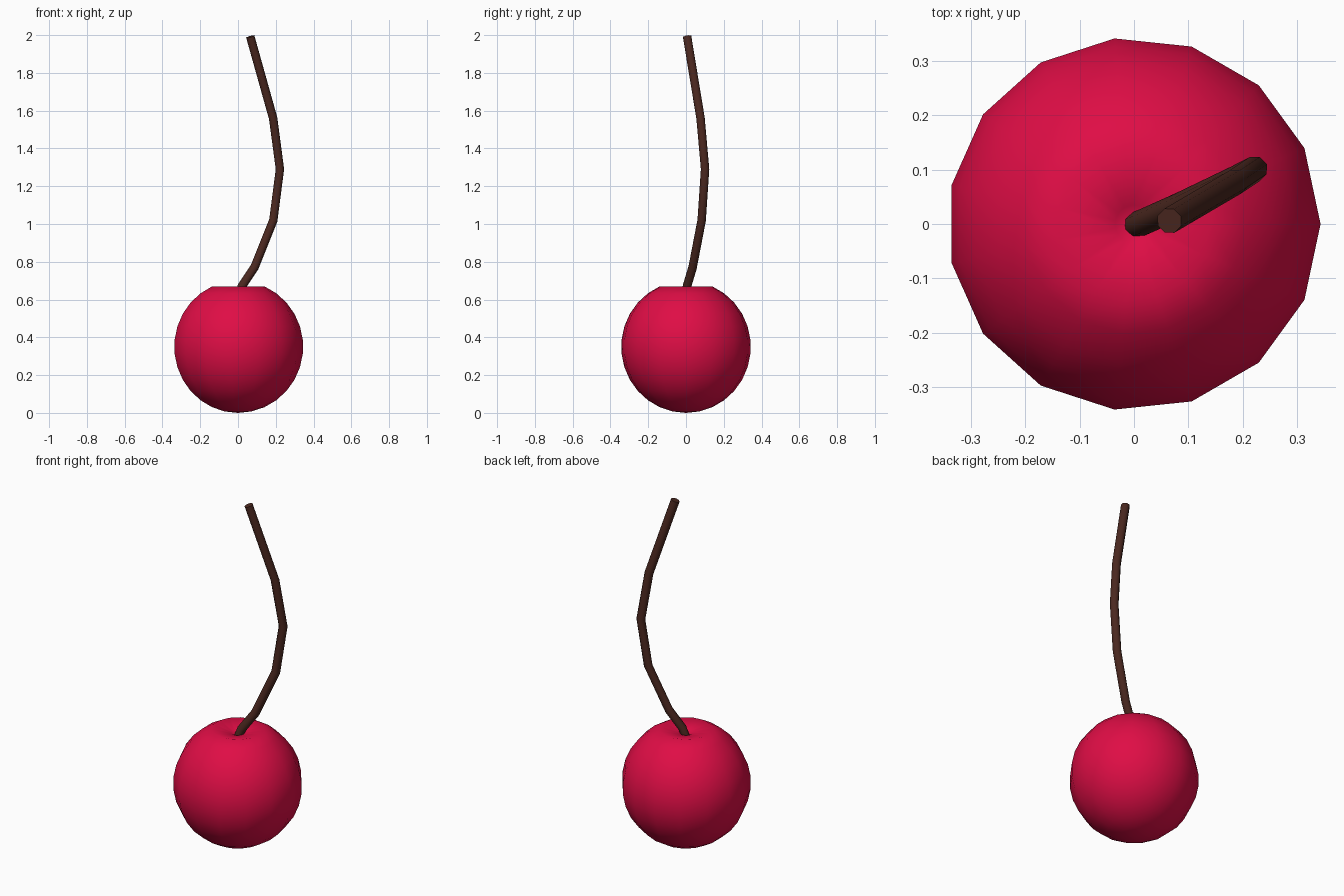
import bpy, bmesh, math

if "Cube" in bpy.data.objects:
    bpy.data.objects.remove(bpy.data.objects["Cube"])


def material(name, rgb):
    m = bpy.data.materials.new(name)
    m.diffuse_color = (*rgb, 1)
    m.use_nodes = True
    m.node_tree.nodes["Principled BSDF"].inputs["Base Color"].default_value = m.diffuse_color
    return m


red = material("cherry red", (0.74, 0.004, 0.06))
brown = material("stem brown", (0.07, 0.021, 0.014))

# Fruit: 15-sided lathe, round below, with a small dimple at the top
SEG, R, RZ = 15, 0.345, 0.35
profile = [(R * math.sin(math.radians(a)), RZ - RZ * math.cos(math.radians(a)))
           for a in range(12, 157, 12)]
profile.append((0.035, 0.645))
bm = bmesh.new()
rings = [[bm.verts.new((r * math.cos(2 * math.pi * i / SEG),
                        r * math.sin(2 * math.pi * i / SEG), z))
          for i in range(SEG)] for r, z in profile]
bottom = bm.verts.new((0, 0, 0))
dimple = bm.verts.new((0, 0, 0.62))
for i in range(SEG):
    j = (i + 1) % SEG
    for a, b in zip(rings, rings[1:]):
        bm.faces.new((a[i], a[j], b[j], b[i]))
    bm.faces.new((bottom, rings[0][j], rings[0][i]))
    bm.faces.new((rings[-1][i], rings[-1][j], dimple))
for f in bm.faces:
    f.smooth = True
mesh = bpy.data.meshes.new("fruit")
bm.to_mesh(mesh)
bm.free()
mesh.materials.append(red)
fruit = bpy.data.objects.new("fruit", mesh)
bpy.context.collection.objects.link(fruit)

# Stem: bent eight-sided tube with flat ends
path = [(0.0, -0.003, 0.61), (0.02, 0.005, 0.67), (0.087, 0.035, 0.77),
        (0.187, 0.083, 1.02), (0.222, 0.101, 1.29),
        (0.186, 0.077, 1.56), (0.065, 0.006, 1.992)]
curve = bpy.data.curves.new("stem", 'CURVE')
curve.dimensions = '3D'
curve.bevel_depth = 0.024
curve.bevel_resolution = 2
curve.use_fill_caps = True
spline = curve.splines.new('POLY')
spline.points.add(len(path) - 1)
for p, co in zip(spline.points, path):
    p.co = (*co, 1)
curve.materials.append(brown)
stem = bpy.data.objects.new("stem", curve)
bpy.context.collection.objects.link(stem)
bpy.ops.object.select_all(action='DESELECT')
stem.select_set(True)
bpy.context.view_layer.objects.active = stem
bpy.ops.object.convert(target='MESH')
bpy.ops.object.shade_smooth_by_angle(angle=math.radians(50))
